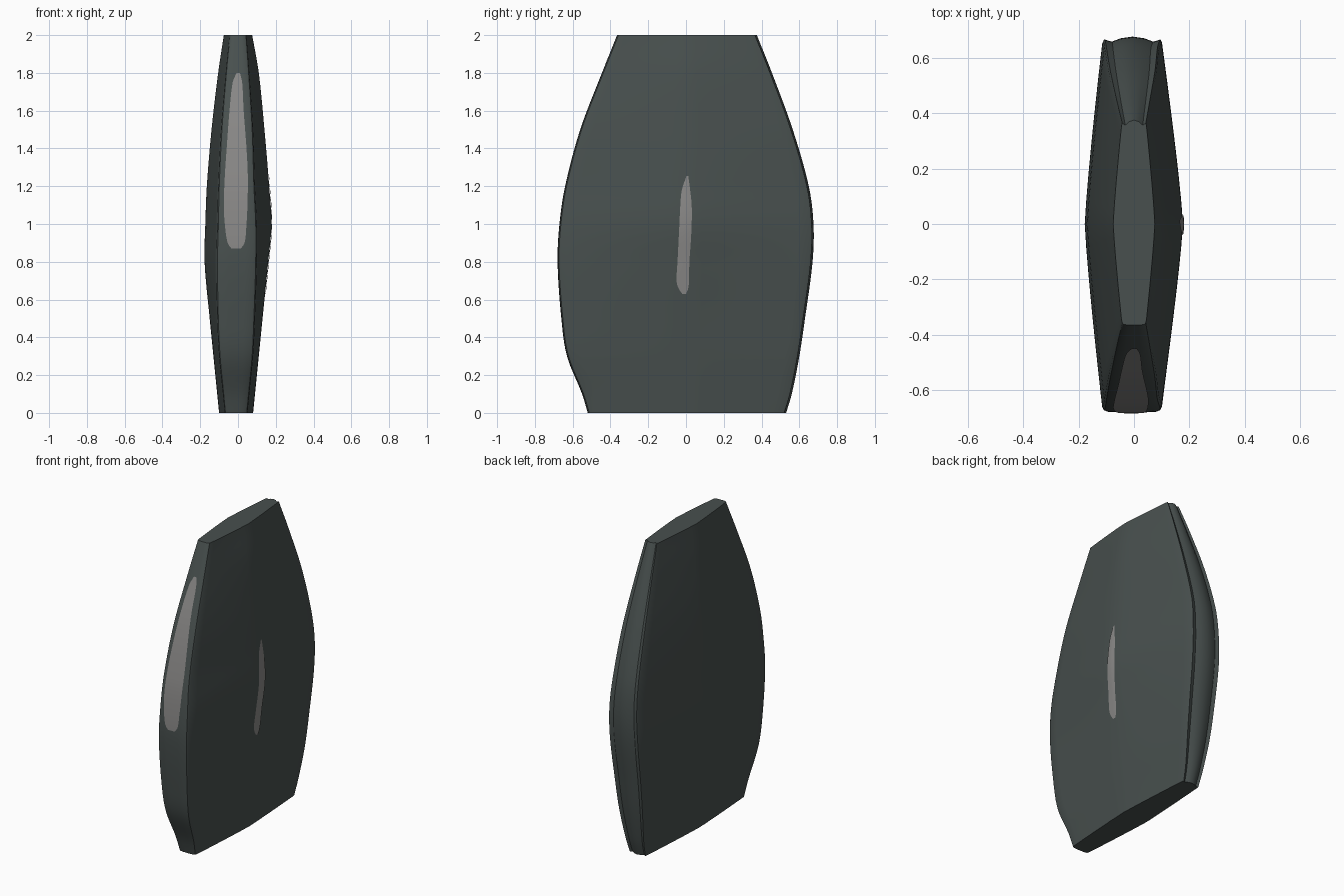
import bpy
import bmesh

if "Cube" in bpy.data.objects:
    bpy.data.objects.remove(bpy.data.objects["Cube"], do_unlink=True)


def make_material(name, colour):
    mat = bpy.data.materials.new(name)
    mat.use_nodes = True
    mat.diffuse_color = colour
    mat.node_tree.nodes["Principled BSDF"].inputs["Base Color"].default_value = colour
    return mat


dark_slate = make_material("dark slate", (0.065, 0.08, 0.077, 1))
pale_grey = make_material("pale grey", (0.25, 0.245, 0.24, 1))

# Outline by height: z, front y, back y, ridge x (right, left), edge x (right, left)
OUTLINE = [
    (0.0, -0.52, 0.53, -0.10, 0.08, -0.07, 0.05),
    (0.1, -0.55, 0.56, -0.11, 0.09, -0.08, 0.06),
    (0.3, -0.63, 0.6, -0.13, 0.11, -0.1, 0.08),
    (0.5, -0.66, 0.63, -0.15, 0.13, -0.11, 0.09),
    (0.8, -0.68, 0.67, -0.177, 0.16, -0.115, 0.1),
    (1.0, -0.67, 0.675, -0.173, 0.177, -0.11, 0.1),
    (1.2, -0.64, 0.65, -0.165, 0.165, -0.105, 0.09),
    (1.5, -0.56, 0.565, -0.14, 0.14, -0.09, 0.08),
    (1.8, -0.445, 0.455, -0.105, 0.11, -0.065, 0.06),
    (2.0, -0.365, 0.375, -0.075, 0.075, -0.045, 0.045),
]

# Edge cross-sections: fraction of half width, depth below the outline
FRONT_EDGE = [(0, 0), (0.4, 0.0), (0.8, 0.002), (0.94, 0.008), (1, 0.02)]
BACK_EDGE = [(0, 0), (0.4, 0.006), (0.7, 0.018), (0.84, 0.014), (0.95, 0.01), (1, 0.022)]


def sample(rows, z):
    """Smooth interpolation of a table whose first column is height."""
    i = 0
    while i < len(rows) - 2 and z > rows[i + 1][0]:
        i += 1
    a, b = rows[i], rows[i + 1]
    before, after = rows[max(i - 1, 0)], rows[min(i + 2, len(rows) - 1)]
    h = b[0] - a[0]
    t = (z - a[0]) / h
    values = []
    for k in range(1, len(a)):
        m0 = (b[k] - before[k]) / (b[0] - before[0]) * h
        m1 = (after[k] - a[k]) / (after[0] - a[0]) * h
        rise = t * t * (3 - 2 * t)
        values.append(a[k] + (b[k] - a[k]) * rise
                      + m0 * t * (1 - t) ** 2 - m1 * t * t * (1 - t))
    return values


def side_x(y, z, left):
    front, back, ridge_r, ridge_l, edge_r, edge_l = sample(OUTLINE, z)
    ridge, edge = (ridge_l, edge_l) if left else (ridge_r, edge_r)
    t = min(1, abs(y) / (abs(front if y < 0 else back) - 0.02))
    return ridge + (edge - ridge) * t ** 1.2


def edge_points(profile, y, inward, z, edge_r, edge_l):
    """Edge strip from the right side to the left side."""
    mid, half = (edge_l + edge_r) / 2, (edge_l - edge_r) / 2
    full = [(-u, d) for u, d in reversed(profile[1:])] + profile
    return [(mid + half * u, y + inward * d, z) for u, d in full]


def section(z):
    front, back, _, _, edge_r, edge_l = sample(OUTLINE, z)
    front_pts = edge_points(FRONT_EDGE, front, 1, z, edge_r, edge_l)
    back_pts = edge_points(BACK_EDGE, back, -1, z, edge_r, edge_l)
    steps = [i / 8 for i in range(-7, 8)]
    ys = [t * (abs(front) if t < 0 else back) for t in steps]
    left = [(side_x(y, z, True), y, z) for y in ys]
    right = [(side_x(y, z, False), y, z) for y in reversed(ys)]
    return front_pts + left + back_pts[::-1] + right


def build(name, rows, closed, mat):
    """Skin rows of points into a smooth object."""
    bm = bmesh.new()
    verts = [[bm.verts.new(p) for p in row] for row in rows]
    count = len(rows[0])
    for low, high in zip(verts, verts[1:]):
        for j in range(count if closed else count - 1):
            k = (j + 1) % count
            bm.faces.new((low[j], low[k], high[k], high[j]))
    if closed:
        bm.faces.new(verts[0][::-1])
        bm.faces.new(verts[-1])
        bmesh.ops.recalc_face_normals(bm, faces=bm.faces)
    mesh = bpy.data.meshes.new(name)
    bm.to_mesh(mesh)
    bm.free()
    mesh.materials.append(mat)
    obj = bpy.data.objects.new(name, mesh)
    bpy.context.collection.objects.link(obj)
    bpy.ops.object.select_all(action='DESELECT')
    obj.select_set(True)
    bpy.context.view_layer.objects.active = obj
    bpy.ops.object.shade_smooth_by_angle(angle=0.6)
    return obj


# Main slab
STEPS = 60
build("slab_body", [section(2 * i / STEPS) for i in range(STEPS + 1)], True, dark_slate)

# Worn patches: height, lower bound, upper bound across the surface
FRONT_PATCH = [(0.87, -0.035, 0.015), (0.9, -0.055, 0.035), (1.0, -0.07, 0.045),
               (1.1, -0.075, 0.05), (1.25, -0.07, 0.052), (1.4, -0.06, 0.045),
               (1.6, -0.045, 0.03), (1.75, -0.028, 0.022), (1.8, -0.008, 0.01)]
SIDE_PATCH = [(0.63, -0.02, 0.0), (0.66, -0.04, 0.012), (0.7, -0.05, 0.016),
              (0.8, -0.045, 0.018), (0.9, -0.04, 0.025), (1.0, -0.035, 0.03),
              (1.1, -0.03, 0.03), (1.18, -0.022, 0.022), (1.255, 0.003, 0.012)]
LIFT = 0.004


def front_point(x, z):
    return (x, sample(OUTLINE, z)[0] - LIFT, z)


def side_point(y, z):
    return (side_x(y, z, True) + LIFT, y, z)


def patch(name, table, place):
    rows = []
    start, end = table[0][0], table[-1][0]
    for i in range(STEPS + 1):
        z = start + (end - start) * i / STEPS
        low, high = sample(table, z)
        rows.append([place(low + (high - low) * j / 6, z) for j in range(7)])
    build(name, rows, False, pale_grey)


patch("front_worn_patch", FRONT_PATCH, front_point)
patch("left_worn_patch", SIDE_PATCH, side_point)
